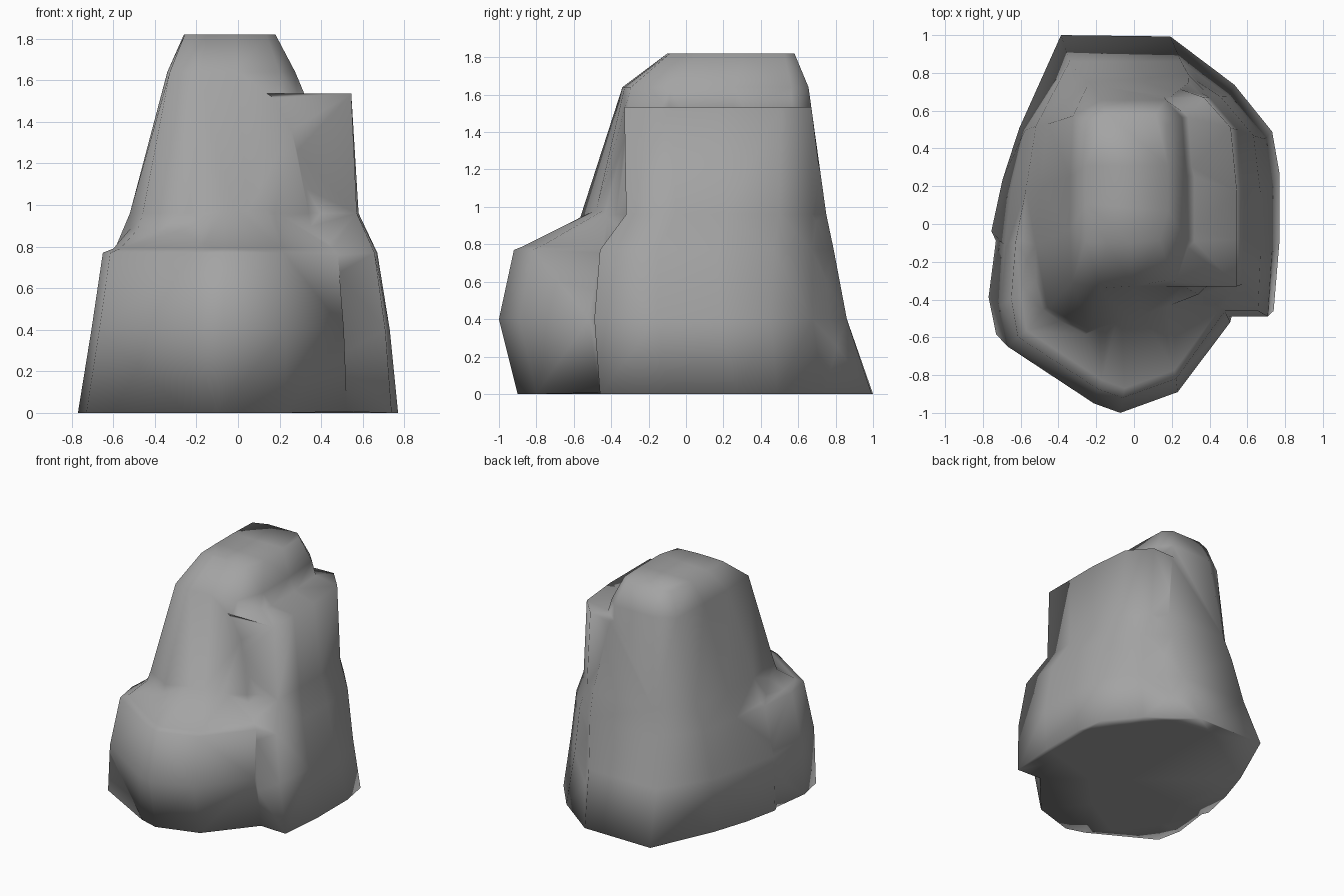
import bpy, bmesh

if "Cube" in bpy.data.objects:
    bpy.data.objects.remove(bpy.data.objects["Cube"])


def loft(name, low, high, levels):
    """Stack an outline (0..1 box), blending low to high, through levels of (z, x0, x1, y0, y1)."""
    bm = bmesh.new()
    rings = []
    for z, x0, x1, y0, y1 in levels:
        t = z / levels[-1][0]
        blend = [(a + t * (c - a), b + t * (d - b)) for (a, b), (c, d) in zip(low, high)]
        rings.append([bm.verts.new((x0 + u * (x1 - x0), y0 + v * (y1 - y0), z)) for u, v in blend])
    n = len(low)
    for a, b in zip(rings, rings[1:]):
        for i in range(n):
            j = (i + 1) % n
            bm.faces.new((a[i], a[j], b[j], b[i]))
    caps = [bm.faces.new(rings[0]), bm.faces.new(rings[-1])]
    bmesh.ops.triangulate(bm, faces=[f for f in bm.faces if f not in caps])
    bmesh.ops.recalc_face_normals(bm, faces=bm.faces)
    mesh = bpy.data.meshes.new(name)
    bm.to_mesh(mesh)
    bm.free()
    obj = bpy.data.objects.new(name, mesh)
    bpy.context.collection.objects.link(obj)
    return obj


# Tall main boulder, tapering to a flat top
rock = loft("boulder",
            [(.25, 1), (.64, 1), (.84, .8), (1, .6), (1, .36), (.68, .28), (.5, .12),
             (.26, 0), (.11, .18), (0, .39), (.04, .55), (.1, .71)],
            [(.27, 1), (.85, 1), (.98, .92), (1, .6), (1, .25), (.9, .02), (.55, 0),
             (.26, 0), (.01, .01), (0, .3), (0, .6), (.02, .94)],
            [(0, -.755, .72, -.7, 1), (.4, -.69, .68, -.66, .86), (.77, -.60, .62, -.62, .79),
             (.96, -.52, .56, -.56, .75), (1.64, -.34, .275, -.34, .655), (1.82, -.26, .18, -.10, .58)])

# Low bulge across the front
bulge_outline = [(.96, .48), (.74, .11), (.5, 0), (.39, .05), (.03, .35), (0, .57), (.02, .9), (.9, 1)]
bulge = loft("front_bulge", bulge_outline, bulge_outline,
             [(0, -.77, .58, -.9, 0), (.4, -.705, .56, -1, 0), (.77, -.65, .53, -.92, 0),
              (.79, -.60, .50, -.87, 0), (1.0, -.42, .32, -.46, 0)])

# Right-hand buttress with a flat ledge on top
buttress = loft("right_buttress",
                [(0, 0), (.96, 0), (1, .25), (1, .5), (.95, .65), (.69, .82), (.25, .995), (0, .99)],
                [(0, 0), (1, 0), (1, .25), (1, .5), (.94, .84), (.68, 1), (.3, 1), (0, .95)],
                [(0, 0, .77, -.46, 1), (.4, 0, .73, -.49, .855), (.77, 0, .67, -.46, .785),
                 (.96, 0, .58, -.32, .745), (1.535, 0, .545, -.33, .67)])

# Fuse the three masses into one rock
for part in (bulge, buttress):
    part.hide_render = True
    mod = rock.modifiers.new("fuse", 'BOOLEAN')
    mod.operation = 'UNION'
    mod.solver = 'EXACT'
    mod.object = part
fused = bpy.data.meshes.new_from_object(
    rock.evaluated_get(bpy.context.evaluated_depsgraph_get()))
rock.modifiers.clear()
rock.data = fused
for part in (bulge, buttress):
    bpy.data.objects.remove(part)

# Tidy slivers along the seams and smooth the shading
bm = bmesh.new()
bm.from_mesh(fused)
bmesh.ops.remove_doubles(bm, verts=bm.verts, dist=.03)
bmesh.ops.triangulate(bm, faces=bm.faces)
bmesh.ops.recalc_face_normals(bm, faces=bm.faces)
for f in bm.faces:
    f.smooth = True
bm.to_mesh(fused)
bm.free()

# Dark grey stone
stone = bpy.data.materials.new("stone")
stone.diffuse_color = (.37, .37, .37, 1)
stone.use_nodes = True
stone.node_tree.nodes["Principled BSDF"].inputs["Base Color"].default_value = stone.diffuse_color
fused.materials.clear()
fused.materials.append(stone)
